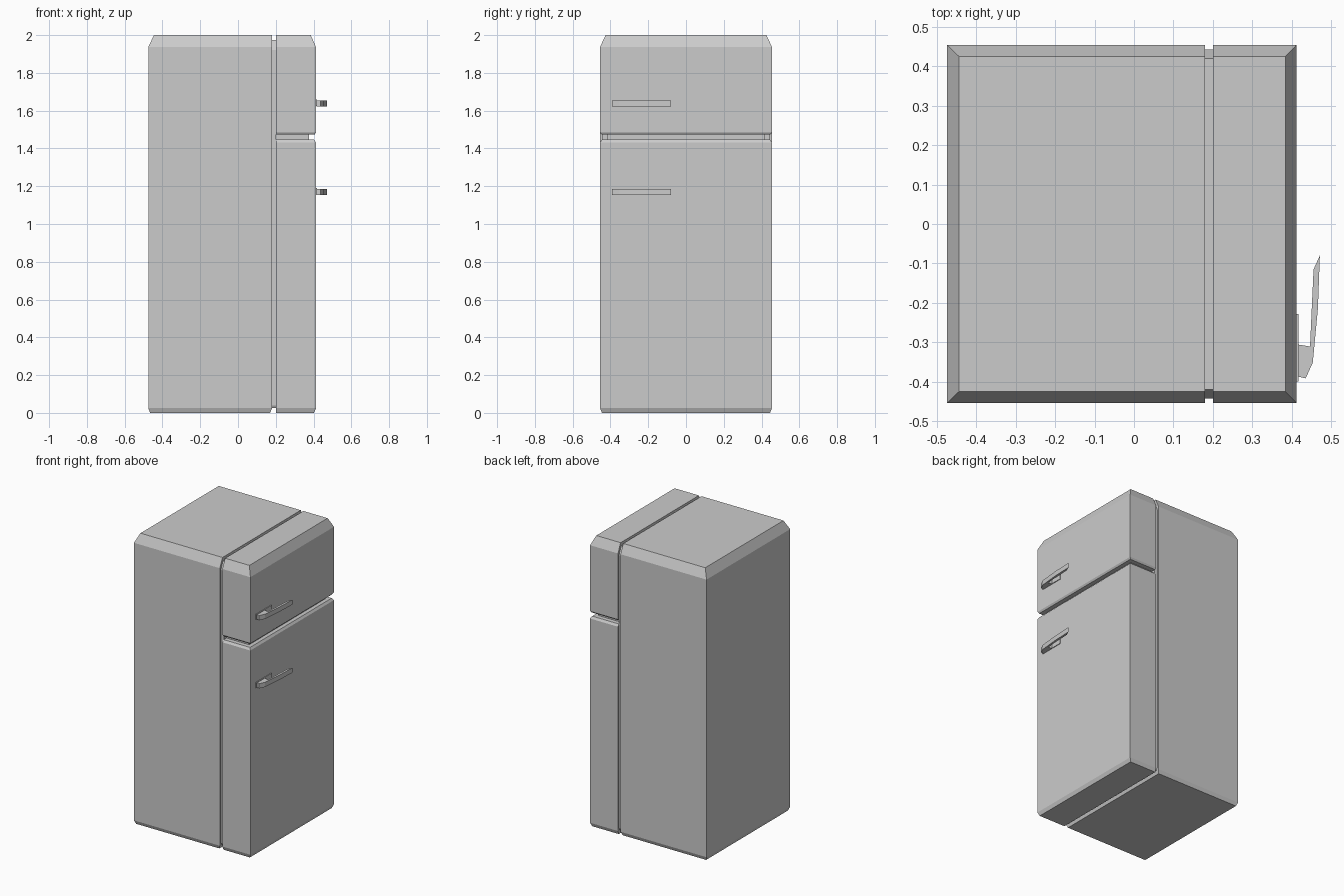
import bpy

if "Cube" in bpy.data.objects:
    bpy.data.objects.remove(bpy.data.objects["Cube"])


def mesh_object(name, verts, faces):
    mesh = bpy.data.meshes.new(name)
    mesh.from_pydata(verts, [], faces)
    mesh.update()
    obj = bpy.data.objects.new(name, mesh)
    bpy.context.collection.objects.link(obj)
    return obj


def loft(name, rings):
    """Join equal-sized point rings (bottom to top) and cap both ends."""
    n = len(rings[0])
    verts = [p for ring in rings for p in ring]
    faces = [tuple(reversed(range(n))), tuple(range(len(verts) - n, len(verts)))]
    for k in range(len(rings) - 1):
        for i in range(n):
            j = (i + 1) % n
            faces.append((k * n + i, k * n + j, (k + 1) * n + j, (k + 1) * n + i))
    return mesh_object(name, verts, faces)


def chamfered_block(name, levels):
    """Each level is (z, x_min, x_max, half_depth)."""
    return loft(name, [[(x0, -y, z), (x1, -y, z), (x1, y, z), (x0, y, z)]
                       for z, x0, x1, y in levels])


# Cabinet body behind the doors
chamfered_block("cabinet", [
    (0, -0.465, 0.17, 0.445), (0.025, -0.475, 0.18, 0.455),
    (1.937, -0.475, 0.18, 0.455), (2, -0.445, 0.18, 0.426)])

# Lower fridge door and upper freezer door
chamfered_block("fridge_door", [
    (0, 0.2, 0.402, 0.445), (0.025, 0.2, 0.413, 0.455),
    (1.432, 0.2, 0.413, 0.455), (1.447, 0.2, 0.403, 0.445)])
chamfered_block("freezer_door", [
    (1.473, 0.2, 0.405, 0.447), (1.485, 0.2, 0.413, 0.455),
    (1.937, 0.2, 0.413, 0.455), (2, 0.2, 0.385, 0.426)])

# Recessed seals: behind the doors and between them
chamfered_block("door_seal", [
    (0.025, 0.178, 0.202, 0.435), (0.04, 0.178, 0.202, 0.443),
    (1.92, 0.178, 0.202, 0.443), (1.975, 0.178, 0.202, 0.42)])
chamfered_block("divider_seal", [
    (1.44, 0.195, 0.376, 0.415), (1.48, 0.195, 0.376, 0.415)])

# Handles: grip outline seen from above, on a thin mounting plate
GRIP = [(0.415, -0.387), (0.436, -0.392), (0.454, -0.352), (0.467, -0.215),
        (0.472, -0.08), (0.456, -0.115), (0.447, -0.311), (0.415, -0.306)]
PLATE = [(0.411, -0.4), (0.418, -0.4), (0.418, -0.228), (0.411, -0.228)]
for door, z in (("freezer", 1.622), ("fridge", 1.153)):
    for part, outline, low, high in (("handle", GRIP, 0, 0.033),
                                     ("handle_plate", PLATE, 0.002, 0.038)):
        loft(f"{door}_{part}", [[(x, y, z + h) for x, y in outline]
                                for h in (low, high)])
